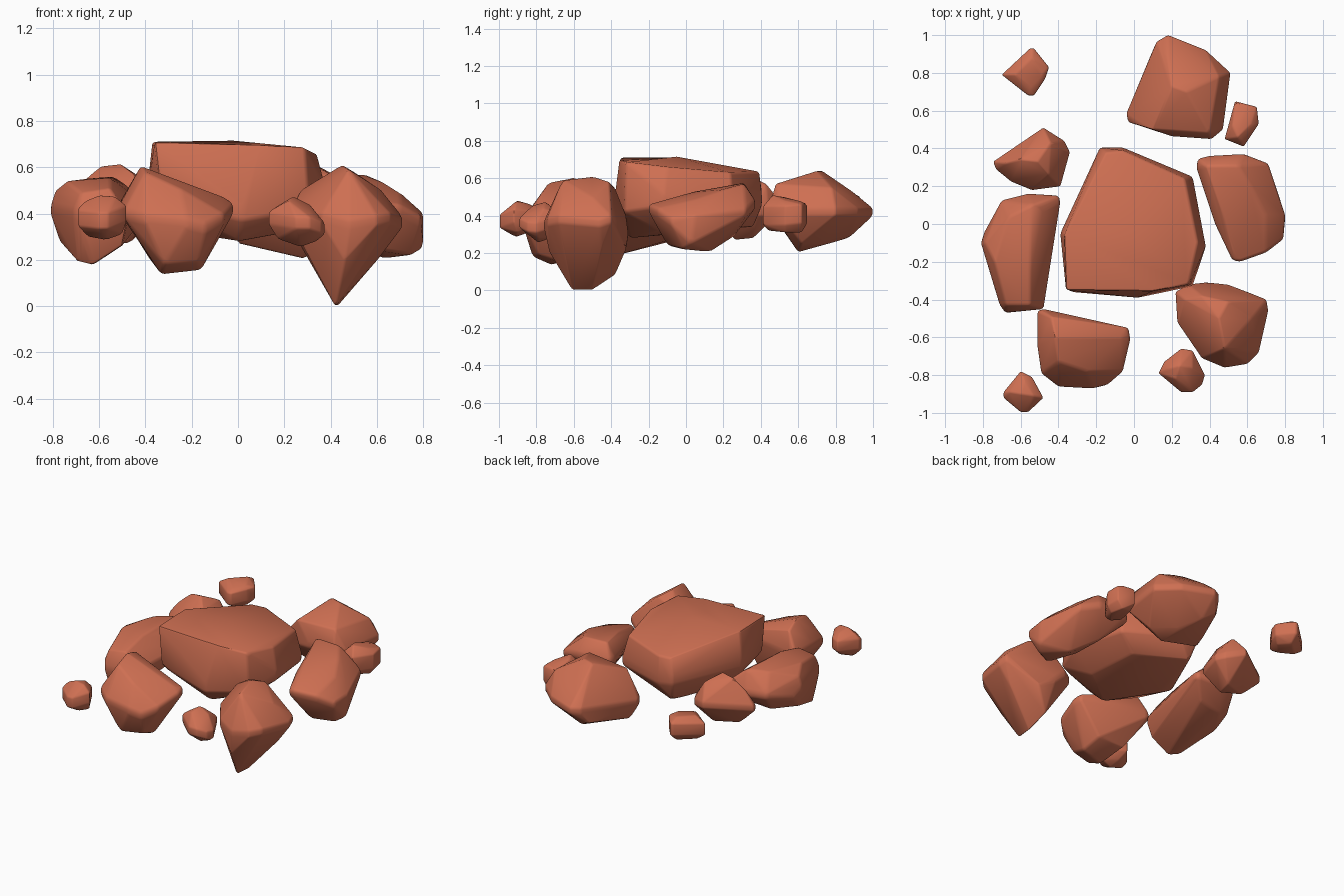
import bpy, bmesh, math

clay = bpy.data.materials.new("terracotta_rock")
clay.diffuse_color = (0.62, 0.16, 0.085, 1)


def rock(name, crown, girth, base, soft=0.014, wall=0.02):
    """Boulder: hull around crown, girth (a low wall) and base corners, with worn edges."""
    bm = bmesh.new()
    sides = [(x, y, z + d) for x, y, z in girth for d in (-wall, wall)]
    for p in crown + sides + base:
        bm.verts.new(p)
    bmesh.ops.convex_hull(bm, input=bm.verts[:])
    loose = [v for v in bm.verts if not v.link_faces]
    bmesh.ops.delete(bm, geom=loose, context='VERTS')
    bmesh.ops.dissolve_limit(bm, angle_limit=math.radians(7),
                             verts=bm.verts[:], edges=bm.edges[:])
    bmesh.ops.recalc_face_normals(bm, faces=bm.faces[:])
    me = bpy.data.meshes.new(name)
    bm.to_mesh(me)
    bm.free()
    me.materials.append(clay)
    ob = bpy.data.objects.new(name, me)
    bpy.context.collection.objects.link(ob)
    bev = ob.modifiers.new("worn_edges", 'BEVEL')
    bev.width = soft
    bev.segments = 2
    bev.limit_method = 'ANGLE'
    bev.angle_limit = math.radians(15)
    bpy.ops.object.select_all(action='DESELECT')
    ob.select_set(True)
    bpy.context.view_layer.objects.active = ob
    bpy.ops.object.modifier_apply(modifier=bev.name)
    bpy.ops.object.shade_smooth_by_angle(angle=math.radians(35))
    return ob


# Large middle slab
rock("centre_boulder",
     [(-.36, -.35, .71), (-.37, -.06, .71), (.10, -.355, .70), (.29, -.32, .685),
      (.34, -.10, .66), (-.02, -.05, .715), (-.15, .38, .635), (-.06, .39, .635), (.27, .24, .63)],
     [(-.39, -.05, .50), (-.18, .405, .50), (-.06, .405, .48), (.31, .25, .45),
      (.38, -.12, .48), (.31, -.33, .45), (.02, -.39, .40), (-.33, -.36, .48)],
     [(0, -.30, .28), (-.25, -.05, .32), (-.33, -.03, .36), (.22, -.15, .32),
      (-.15, .36, .34), (.18, .20, .33)], .014, .03)

# Ring of medium boulders
rock("back_boulder",
     [(.20, .73, .64), (.28, .70, .64), (.10, .50, .55), (.40, .48, .57),
      (.45, .78, .55), (.18, .89, .53)],
     [(.18, 1.0, .42), (.12, .965, .42), (.38, .92, .42), (.51, .80, .42), (.48, .83, .42),
      (.47, .50, .42), (.41, .45, .45), (.20, .465, .42), (-.03, .54, .38),
      (-.04, .585, .38), (.02, .72, .40)],
     [(0, .60, .27), (.28, .60, .205), (.25, .75, .25), (.40, .62, .25), (.18, .87, .28),
      (.01, .68, .30), (.10, .92, .33)])

rock("right_boulder",
     [(.38, .31, .575), (.55, .31, .57), (.62, .20, .54), (.47, .05, .53),
      (.70, .05, .49), (.58, -.12, .48)],
     [(.33, .30, .46), (.34, .345, .46), (.40, .36, .46), (.58, .37, .46), (.71, .32, .42),
      (.80, .05, .38), (.79, -.08, .37), (.70, -.15, .42), (.56, -.20, .44),
      (.52, -.19, .43), (.43, 0, .43)],
     [(.80, .03, .25), (.75, -.02, .22), (.63, .13, .205), (.62, -.10, .24),
      (.50, .25, .28), (.52, .05, .27)])

rock("front_right_boulder",
     [(.45, -.50, .61), (.48, -.66, .59), (.50, -.41, .58), (.36, -.38, .55), (.62, -.50, .50)],
     [(.27, -.40, .48), (.22, -.36, .37), (.23, -.52, .38), (.29, -.32, .38), (.38, -.31, .30),
      (.70, -.40, .38), (.71, -.46, .36), (.66, -.68, .38), (.60, -.74, .37),
      (.48, -.76, .35), (.36, -.71, .38)],
     [(.43, -.50, 0), (.42, -.61, 0), (.46, -.73, .20), (.40, -.38, .08),
      (.62, -.45, .22), (.50, -.32, .22), (.30, -.50, .25)], .01)

rock("front_left_boulder",
     [(-.42, -.60, .605), (-.40, -.73, .58), (-.44, -.49, .57), (-.06, -.60, .47),
      (-.25, -.78, .51)],
     [(-.51, -.46, .43), (-.48, -.45, .43), (-.03, -.55, .43), (-.02, -.61, .42),
      (-.06, -.78, .38), (-.14, -.85, .34), (-.22, -.87, .36), (-.40, -.86, .38),
      (-.49, -.79, .40), (-.51, -.65, .42)],
     [(-.16, -.68, .155), (-.33, -.72, .135), (-.32, -.82, .18), (-.17, -.79, .19),
      (-.38, -.57, .20), (-.18, -.55, .20)])

rock("left_boulder",
     [(-.68, -.43, .49), (-.55, -.43, .51), (-.74, -.20, .54), (-.66, .04, .55),
      (-.54, .10, .56), (-.55, -.25, .555), (-.48, .08, .52), (-.79, -.10, .50)],
     [(-.70, .125, .42), (-.56, .16, .42), (-.40, .15, .42), (-.39, .12, .42),
      (-.43, -.12, .40), (-.48, -.45, .38), (-.68, -.47, .38), (-.71, -.43, .40),
      (-.81, -.10, .42), (-.79, -.04, .38)],
     [(-.63, -.42, .175), (-.69, -.39, .19), (-.50, -.43, .26), (-.77, -.13, .28),
      (-.67, .03, .29), (-.50, .05, .31), (-.63, -.13, .25)])

rock("back_left_boulder",
     [(-.60, .34, .605), (-.51, .33, .615), (-.45, .26, .57), (-.44, .43, .57), (-.68, .32, .53)],
     [(-.745, .33, .43), (-.73, .29, .42), (-.65, .225, .42), (-.54, .18, .42), (-.39, .20, .42),
      (-.34, .38, .42), (-.37, .44, .42), (-.48, .51, .45), (-.56, .46, .45)],
     [(-.62, .30, .29), (-.48, .26, .27), (-.46, .36, .28)])

# Small scattered stones
rock("back_right_stone",
     [(.55, .46, .51), (.52, .52, .50), (.60, .62, .475), (.62, .53, .48)],
     [(.535, .65, .41), (.65, .62, .41), (.66, .53, .40), (.58, .41, .40), (.48, .45, .40)],
     [(.56, .44, .32), (.61, .62, .31), (.63, .53, .31), (.53, .60, .33)], .008, .05)

rock("front_stone",
     [(.24, -.75, .475), (.22, -.82, .455), (.31, -.76, .44), (.17, -.77, .435)],
     [(.13, -.79, .38), (.16, -.73, .38), (.25, -.66, .37), (.31, -.67, .37),
      (.375, -.80, .335), (.36, -.85, .34), (.31, -.89, .36), (.25, -.89, .36)],
     [(.27, -.79, .255), (.17, -.79, .29), (.34, -.79, .28), (.27, -.72, .28)], .008, .025)

rock("front_left_stone",
     [(-.60, -.90, .48), (-.53, -.91, .475), (-.66, -.89, .455), (-.58, -.83, .46)],
     [(-.69, -.89, .39), (-.60, -.78, .39), (-.54, -.81, .39), (-.48, -.92, .40),
      (-.56, -.995, .37), (-.60, -.995, .37), (-.69, -.92, .38)],
     [(-.57, -.91, .285), (-.50, -.90, .31), (-.65, -.89, .30), (-.58, -.84, .31)], .008, .035)

rock("far_back_left_stone",
     [(-.63, .79, .53), (-.54, .88, .53), (-.49, .79, .52), (-.55, .72, .51)],
     [(-.70, .79, .45), (-.55, .93, .46), (-.53, .93, .46), (-.45, .83, .46),
      (-.47, .77, .46), (-.53, .68, .45), (-.56, .68, .45)],
     [(-.64, .79, .37), (-.54, .88, .37), (-.49, .80, .38), (-.55, .74, .37)], .008, .04)
